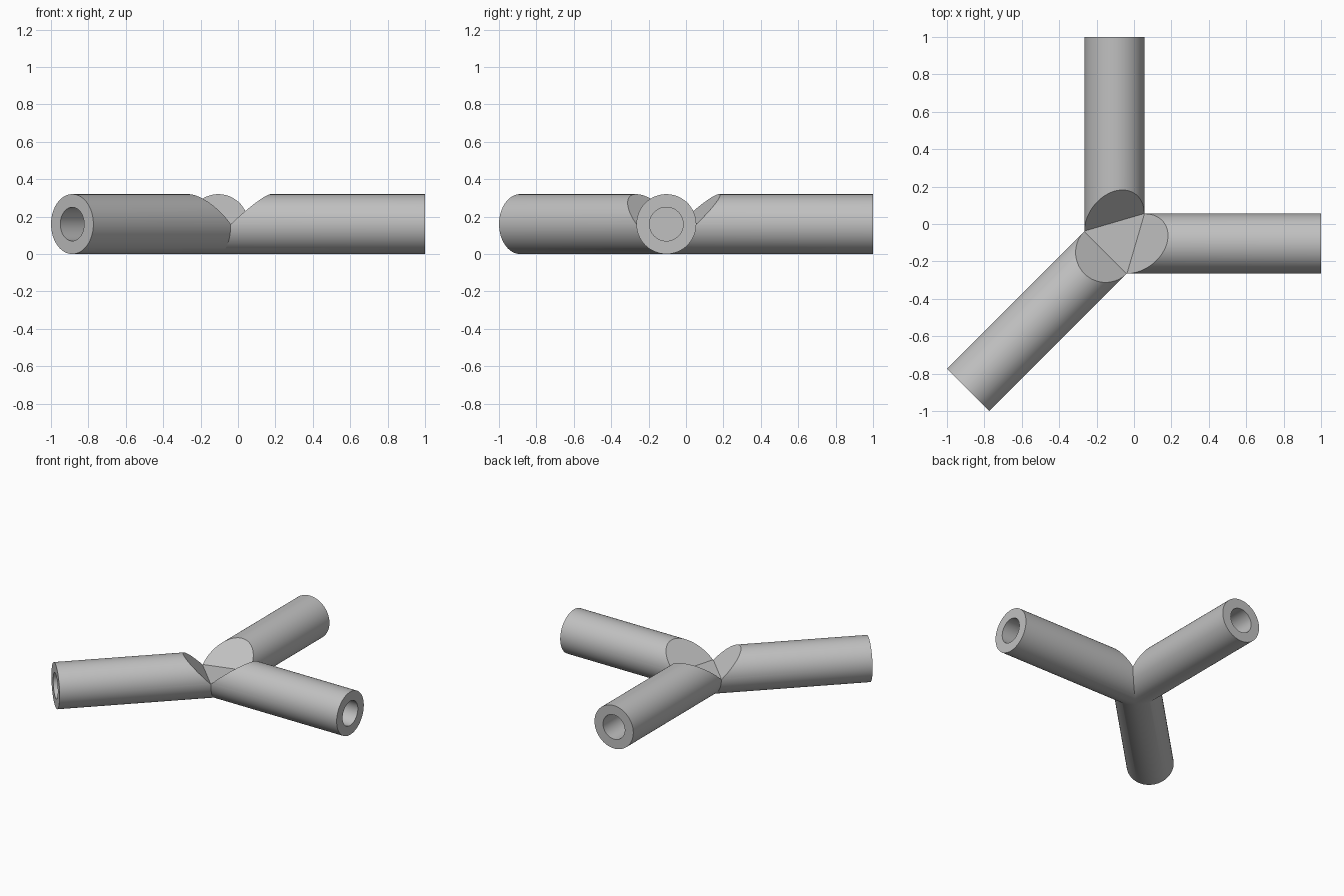
import bpy, bmesh
from math import pi, cos, sin
from mathutils import Vector, Matrix

cube = bpy.data.objects.get("Cube")
if cube:
    bpy.data.objects.remove(cube)

R, BORE, LENGTH, BORE_DEPTH = 0.16, 0.09, 1.105, 0.6
HUB = Vector((-0.105, -0.105, R))
SEGMENTS = 96
ARMS = [0, pi / 2, pi * 5 / 4]
UP = Vector((0, 0, 1))

grey = bpy.data.materials.new("plain grey")
grey.use_nodes = True
colour = (0.53, 0.53, 0.53, 1)
grey.diffuse_color = colour
grey.node_tree.nodes["Principled BSDF"].inputs["Base Color"].default_value = colour


def make_object(name, bm):
    bmesh.ops.recalc_face_normals(bm, faces=bm.faces)
    mesh = bpy.data.meshes.new(name)
    bm.to_mesh(mesh)
    bm.free()
    mesh.materials.append(grey)
    obj = bpy.data.objects.new(name, mesh)
    bpy.context.collection.objects.link(obj)
    return obj


def add_rod(bm, angle, radius, start, end):
    """Closed cylinder lying along a horizontal direction from the hub."""
    place = (Matrix.Translation(HUB) @ Matrix.Rotation(angle, 4, 'Z')
             @ Matrix.Translation(((start + end) / 2, 0, 0))
             @ Matrix.Rotation(pi / 2, 4, 'Y'))
    bmesh.ops.create_cone(bm, cap_ends=True, segments=SEGMENTS, radius1=radius,
                          radius2=radius, depth=end - start, matrix=place)


# Three arms, each mitred against its neighbours and welded at the hub
joint = bmesh.new()
corners = []
for i, angle in enumerate(ARMS):
    after = ARMS[(i + 1) % 3] + (2 * pi if i == 2 else 0)
    before = ARMS[i - 1] - (2 * pi if i == 0 else 0)
    arm = bmesh.new()
    add_rod(arm, angle, R, -0.5, LENGTH)
    for mitre, side in (((angle + after) / 2, 1), ((angle + before) / 2, -1)):
        normal = Vector((-sin(mitre), cos(mitre), 0)) * side
        bmesh.ops.bisect_plane(arm, geom=arm.verts[:] + arm.edges[:] + arm.faces[:],
                               plane_co=HUB, plane_no=normal, clear_outer=True)
    mitre = (angle + after) / 2
    reach = R / sin((after - angle) / 2)
    corners.append(HUB + Vector((cos(mitre), sin(mitre), 0)) * reach)
    part = bpy.data.meshes.new("arm_part")
    arm.to_mesh(part)
    arm.free()
    joint.from_mesh(part)
    bpy.data.meshes.remove(part)
bmesh.ops.remove_doubles(joint, verts=joint.verts, dist=0.0002)
pipe_joint = make_object("pipe_joint", joint)

# Triangular notch with sides sloping at 45 degrees
a, b, c = corners
la, lb, lc = (b - c).length, (c - a).length, (a - b).length
centre = (a * la + b * lb + c * lc) / (la + lb + lc)
inradius = (b - a).cross(c - a).length / (la + lb + lc)
cut = bmesh.new()
rings = []
for rise in (0.0005, 0.3):
    scale = (inradius + rise + 0.0005) / inradius
    rings.append([cut.verts.new(centre + (p - centre) * scale + UP * rise)
                  for p in corners])
low, high = rings
cut.faces.new(low)
cut.faces.new(high)
for i in range(3):
    j = (i + 1) % 3
    cut.faces.new((low[i], low[j], high[j], high[i]))

# Blind bores in the arm ends
for angle in ARMS:
    add_rod(cut, angle, BORE, LENGTH - BORE_DEPTH, LENGTH + 0.1)
cutter = make_object("notch_and_bore_cutter", cut)
cutter.hide_render = True

# Apply the cut and drop the cutter
boolean = pipe_joint.modifiers.new("cut", 'BOOLEAN')
boolean.operation = 'DIFFERENCE'
boolean.solver = 'EXACT'
boolean.object = cutter
bpy.ops.object.select_all(action='DESELECT')
pipe_joint.select_set(True)
bpy.context.view_layer.objects.active = pipe_joint
bpy.ops.object.modifier_apply(modifier=boolean.name)
bpy.data.objects.remove(cutter)
bpy.ops.object.shade_smooth_by_angle(angle=pi / 7)
